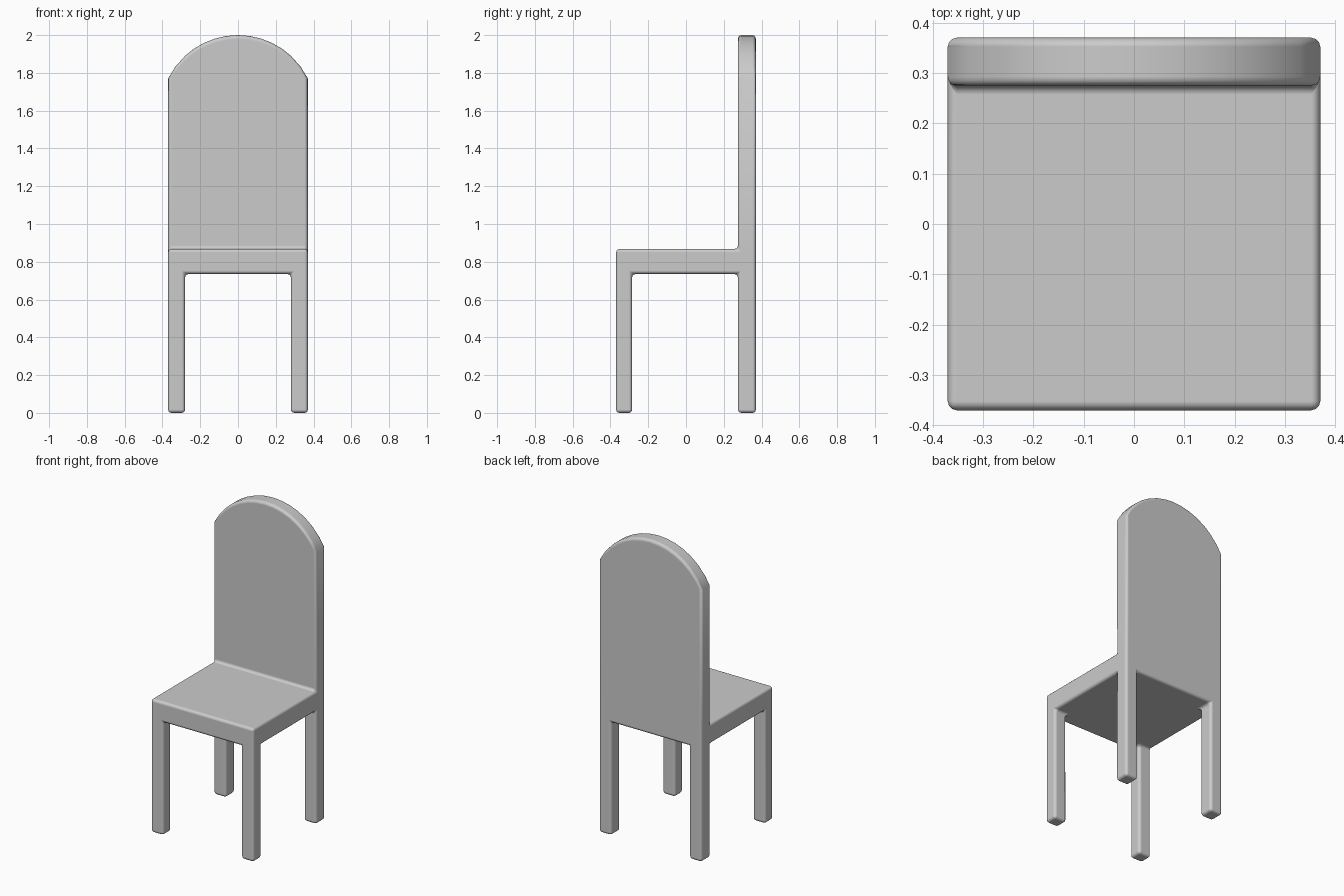
import bpy, bmesh
from math import sin, cos, asin
from mathutils import Vector

if "Cube" in bpy.data.objects:
    bpy.data.objects.remove(bpy.data.objects["Cube"])

HALF = 0.37                                   # half width and half depth
SEAT_Z, SEAT_TOP = 0.735, 0.868
SHOULDER, TOP = 1.77, 2.0                     # start and crown of the arched back
RISE = TOP - SHOULDER
R = (HALF**2 + RISE**2) / (2 * RISE)          # arch radius
LEG_X, LEG_FRONT_Y, BACK_Y = 0.28, -0.285, 0.275


def extrude(bm, faces, dz):
    """Extrude faces vertically, drop the old caps, return the new vertices."""
    out = bmesh.ops.extrude_face_region(bm, geom=faces)['geom']
    old = [f for f in faces if f.is_valid]
    if old:
        bmesh.ops.delete(bm, geom=old, context='FACES')
    verts = [g for g in out if isinstance(g, bmesh.types.BMVert)]
    bmesh.ops.translate(bm, vec=(0, 0, dz), verts=verts)
    return verts


bm = bmesh.new()

# Seat slab, cut into columns for the arch and rows for legs and back
bmesh.ops.create_cube(bm, size=1)
for v in bm.verts:
    v.co = Vector((v.co.x * 2 * HALF, v.co.y * 2 * HALF,
                   SEAT_TOP if v.co.z > 0 else SEAT_Z))
a_leg, a_end = asin(LEG_X / R), asin(HALF / R)
angles = [a_leg * (i / 5 - 1) for i in range(11)]
angles += [(a_leg + a_end) / 2, -(a_leg + a_end) / 2]
cuts = [((R * sin(a), 0, 0), (1, 0, 0)) for a in angles]
cuts += [((0, y, 0), (0, 1, 0)) for y in (LEG_FRONT_Y, BACK_Y)]
for co, no in cuts:
    bmesh.ops.bisect_plane(bm, geom=bm.verts[:] + bm.edges[:] + bm.faces[:],
                           plane_co=co, plane_no=no)
bm.normal_update()

# Four legs from the underside corners
corners = []
for f in bm.faces:
    c = f.calc_center_median()
    if f.normal.z < -0.9 and abs(c.x) > LEG_X and not LEG_FRONT_Y < c.y < BACK_Y:
        corners.append(f)
extrude(bm, corners, -SEAT_Z)

# Backrest from the rear strip, its top bent to an arch
bm.normal_update()
rear = [f for f in bm.faces
        if f.normal.z > 0.9 and f.calc_center_median().y > BACK_Y]
for v in extrude(bm, rear, 1):
    v.co.z = TOP - R + R * cos(asin(max(-1, min(1, v.co.x / R))))

bmesh.ops.recalc_face_normals(bm, faces=bm.faces[:])
for f in bm.faces:
    f.smooth = True
mesh = bpy.data.meshes.new("chair")
bm.to_mesh(mesh)
bm.free()
chair = bpy.data.objects.new("chair", mesh)
bpy.context.collection.objects.link(chair)

# Soft rounded edges and small fillets at the joints
bev = chair.modifiers.new("rounded_edges", 'BEVEL')
bev.width = 0.018
bev.segments = 3
bev.limit_method = 'ANGLE'
bev.angle_limit = 0.75
bev.harden_normals = True
